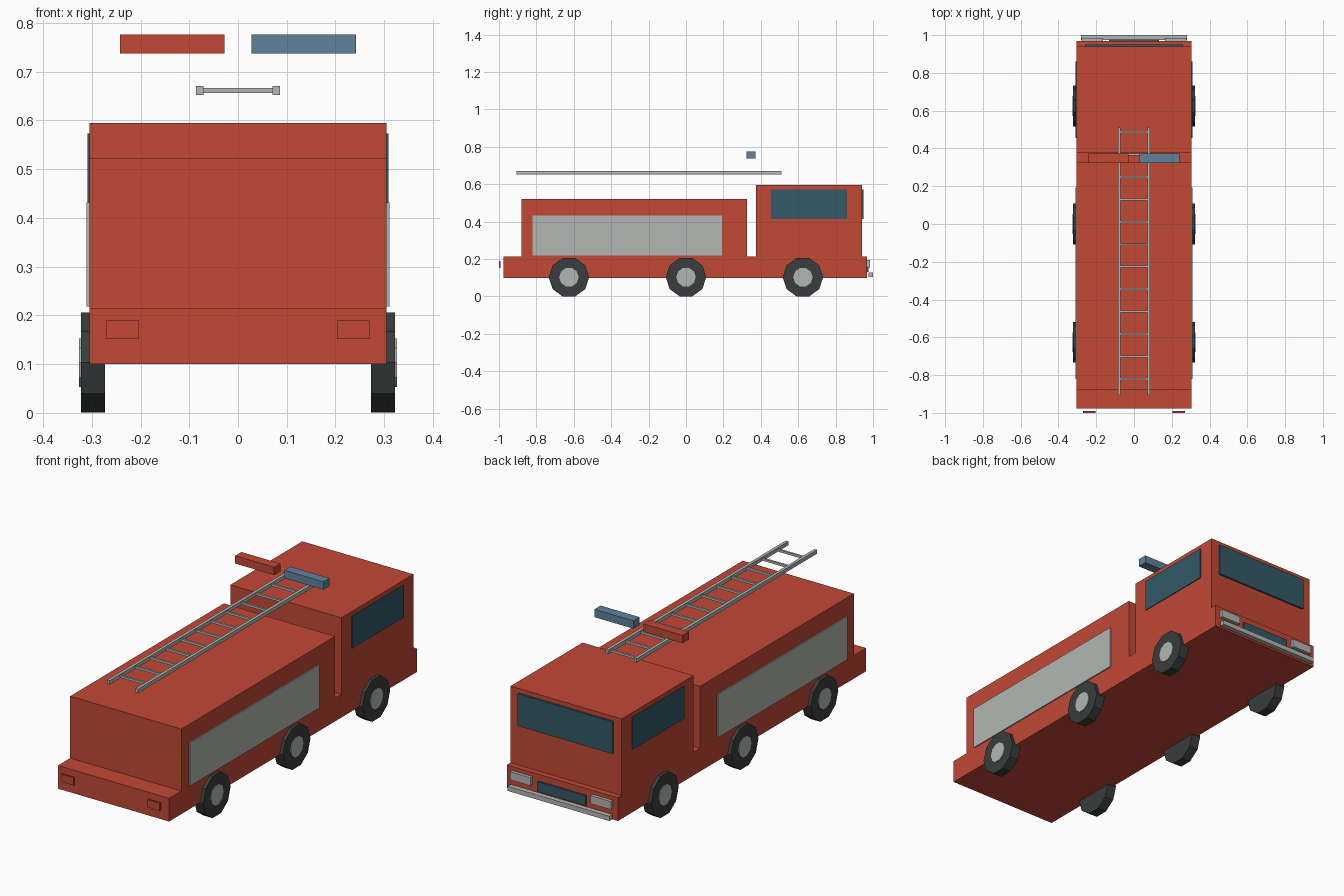
import bpy, bmesh, math

if "Cube" in bpy.data.objects:
    bpy.data.objects.remove(bpy.data.objects["Cube"])


def make_material(name, rgb):
    m = bpy.data.materials.new(name)
    m.diffuse_color = (*rgb, 1)
    m.use_nodes = True
    m.node_tree.nodes["Principled BSDF"].inputs["Base Color"].default_value = m.diffuse_color
    return m


RED = make_material("engine red", (0.54, 0.065, 0.036))
GREY = make_material("light metal", (0.45, 0.475, 0.45))
GLASS = make_material("dark teal glass", (0.032, 0.100, 0.135))
RUBBER = make_material("tyre rubber", (0.040, 0.048, 0.047))
BLUE = make_material("signal blue", (0.115, 0.225, 0.335))


def finish(name, bm, mat):
    bmesh.ops.recalc_face_normals(bm, faces=bm.faces)
    mesh = bpy.data.meshes.new(name)
    bm.to_mesh(mesh)
    bm.free()
    mesh.materials.append(mat)
    obj = bpy.data.objects.new(name, mesh)
    bpy.context.collection.objects.link(obj)
    return obj


def add_box(bm, x, y, z):
    """Add a box to bm from (min, max) ranges."""
    for v in bmesh.ops.create_cube(bm, size=1)["verts"]:
        v.co = [r[0] if c < 0 else r[1] for c, r in zip(v.co, (x, y, z))]


def box(name, mat, x, y, z, mirrored=False):
    """Box object, with an optional copy on the other side of x = 0."""
    bm = bmesh.new()
    add_box(bm, x, y, z)
    if mirrored:
        add_box(bm, (-x[1], -x[0]), y, z)
    return finish(name, bm, mat)


def disc(name, mat, side, x0, x1, y, z, radius, sides=10):
    """Prism along x with a flat at the bottom."""
    bm = bmesh.new()
    rings = []
    for x in (x0, x1):
        rings.append([bm.verts.new((side * x,
                                    y + radius * math.cos(2 * math.pi * i / sides),
                                    z + radius * math.sin(2 * math.pi * i / sides)))
                      for i in range(sides)])
    for ring in rings:
        bm.faces.new(ring)
    for i in range(sides):
        j = (i + 1) % sides
        bm.faces.new((rings[0][i], rings[0][j], rings[1][j], rings[1][i]))
    return finish(name, bm, mat)


# Main bodywork
W = 0.305
box("chassis", RED, (-W, W), (-0.976, 0.969), (0.10, 0.215))
box("equipment_body", RED, (-W, W), (-0.88, 0.325), (0.215, 0.522))
box("cab", RED, (-W, W), (0.375, 0.94), (0.215, 0.595))

# Side shutters and glazing
box("side_shutters", GREY, (W, 0.311), (-0.82, 0.193), (0.218, 0.432), True)
box("side_windows", GLASS, (W, 0.309), (0.455, 0.86), (0.413, 0.573), True)
box("windshield", GLASS, (-0.26, 0.26), (0.94, 0.949), (0.413, 0.573))

# Nose details and tail lamps
box("headlights", GREY, (0.165, 0.277), (0.969, 0.985), (0.155, 0.195), True)
box("grille", GLASS, (-0.133, 0.133), (0.969, 0.977), (0.132, 0.182))
box("bumper", GREY, (-0.28, 0.28), (0.975, 1.0), (0.105, 0.128))
box("tail_lamps", RED, (0.203, 0.27), (-1.0, -0.991), (0.152, 0.19), True)

# Three axles of ten-sided wheels
for axle, y in (("rear", -0.626), ("middle", 0.0), ("front", 0.625)):
    for side_name, side in (("right", 1), ("left", -1)):
        disc(f"{axle}_{side_name}_tyre", RUBBER, side, 0.273, 0.322, y, 0.103, 0.108)
        disc(f"{axle}_{side_name}_hub", GREY, side, 0.30, 0.326, y, 0.103, 0.052)

# Roof ladder
box("ladder_rails", GREY, (0.071, 0.086), (-0.905, 0.51), (0.652, 0.671), True)
rungs = bmesh.new()
for i in range(12):
    y = -0.82 + i * 0.1188
    add_box(rungs, (-0.072, 0.072), (y - 0.005, y + 0.005), (0.656, 0.667))
finish("ladder_rungs", rungs, GREY)

# Signal light bars
box("red_light_bar", RED, (-0.242, -0.028), (0.324, 0.372), (0.737, 0.776))
box("blue_light_bar", BLUE, (0.028, 0.242), (0.324, 0.372), (0.737, 0.776))
